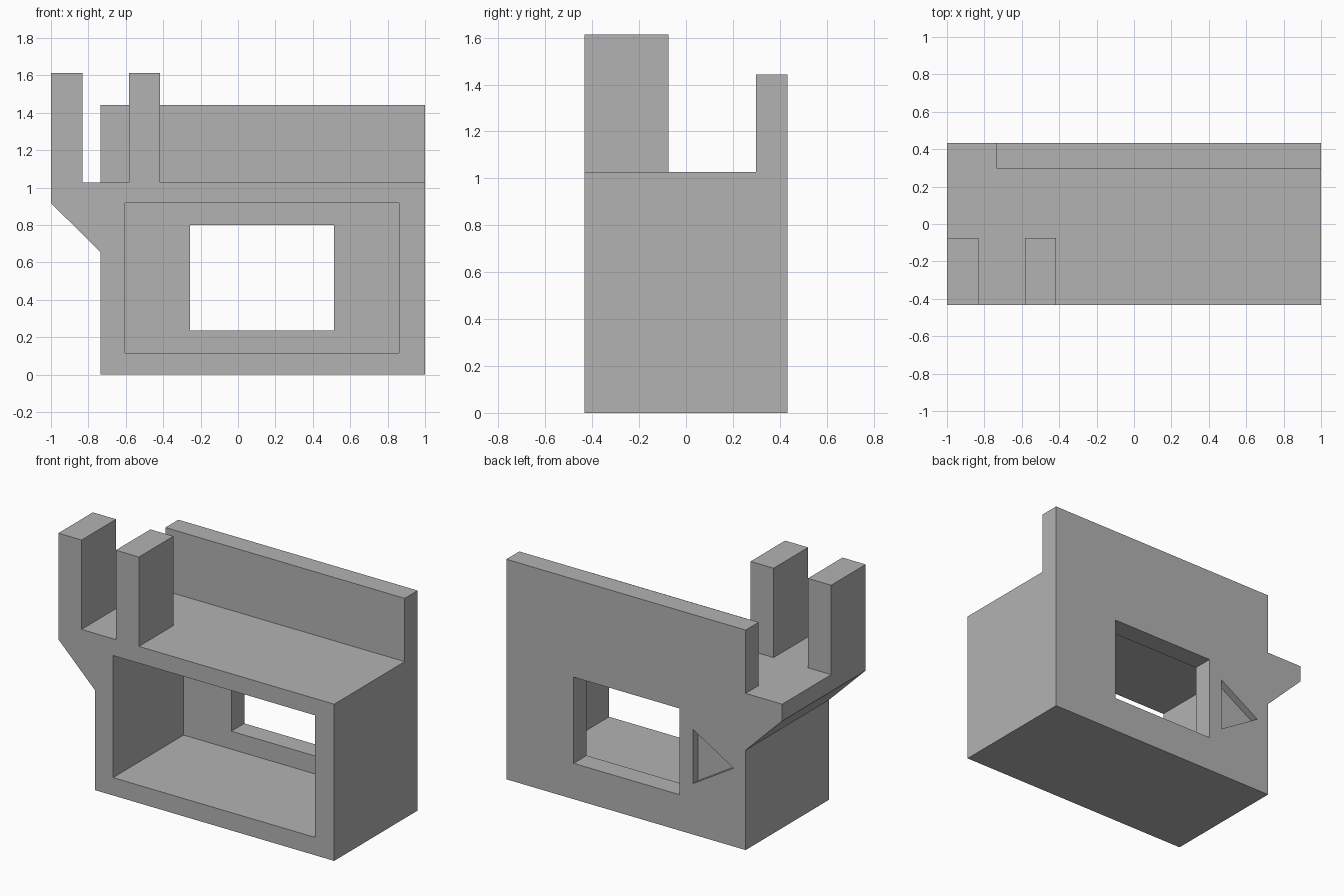
import bpy
import bmesh

default_cube = bpy.data.objects.get("Cube")
if default_cube:
    bpy.data.objects.remove(default_cube, do_unlink=True)

grey = bpy.data.materials.new("plain grey")
grey.use_nodes = True
grey.diffuse_color = (0.45, 0.45, 0.45, 1)
grey.node_tree.nodes["Principled BSDF"].inputs["Base Color"].default_value = grey.diffuse_color

FRONT, BACK, LEFT, RIGHT = -0.432, 0.432, 1.0, -1.0
SIDE, DECK, WALL = -0.735, 1.027, 0.298


def prism(name, profile, y0, y1):
    """Extrude an x-z profile from y0 to y1."""
    bm = bmesh.new()
    face = bm.faces.new([bm.verts.new((x, y0, z)) for x, z in profile])
    extruded = bmesh.ops.extrude_face_region(bm, geom=[face])["geom"]
    moved = [v for v in extruded if isinstance(v, bmesh.types.BMVert)]
    bmesh.ops.translate(bm, verts=moved, vec=(0, y1 - y0, 0))
    bmesh.ops.recalc_face_normals(bm, faces=bm.faces)
    mesh = bpy.data.meshes.new(name)
    bm.to_mesh(mesh)
    bm.free()
    mesh.materials.append(grey)
    obj = bpy.data.objects.new(name, mesh)
    bpy.context.collection.objects.link(obj)
    return obj


def rect(x0, x1, z0, z1):
    return [(x0, z0), (x1, z0), (x1, z1), (x0, z1)]


def combine(target, other, operation):
    """Apply a boolean and discard the helper part."""
    mod = target.modifiers.new(other.name, "BOOLEAN")
    mod.operation = operation
    mod.solver = "EXACT"
    mod.object = other
    bpy.context.view_layer.objects.active = target
    bpy.ops.object.modifier_apply(modifier=mod.name)
    bpy.data.objects.remove(other, do_unlink=True)


# Main box with a sloped overhang on its right side
body = prism("box_body", [(SIDE, 0), (LEFT, 0), (LEFT, DECK), (RIGHT, DECK),
                          (RIGHT, 0.917), (SIDE, 0.655)], FRONT, BACK)

# Raised back wall and two front posts, rooted inside the deck
root = 0.97
combine(body, prism("back_wall", rect(SIDE, LEFT, root, 1.442), WALL, BACK), "UNION")
for name, x0, x1 in (("outer_post", RIGHT, -0.832), ("inner_post", -0.583, -0.416)):
    combine(body, prism(name, rect(x0, x1, root, 1.613), FRONT, -0.075), "UNION")

# Open front compartment, rear window and shallow triangular notch
cuts = (
    ("compartment", rect(-0.603, 0.86, 0.117, 0.917), FRONT - 0.1, WALL),
    ("window", rect(-0.256, 0.512, 0.235, 0.80), 0.2, BACK + 0.1),
    ("triangle_notch", [(-0.355, 0.335), (-0.355, 0.688), (-0.647, 0.513)],
     BACK - 0.048, BACK + 0.1),
)
for name, profile, y0, y1 in cuts:
    combine(body, prism(name, profile, y0, y1), "DIFFERENCE")
